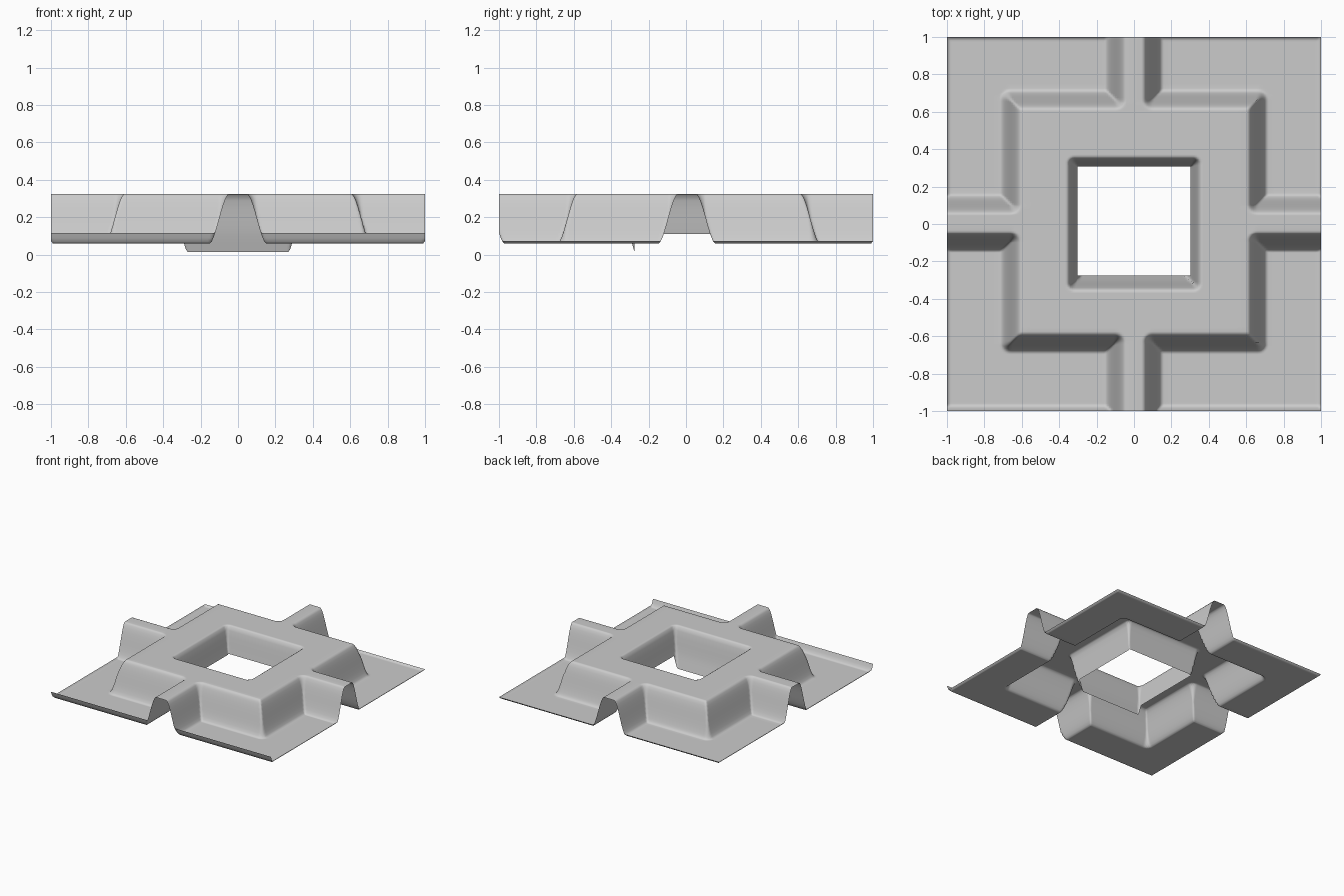
import bpy
import bmesh
import math

cube = bpy.data.objects.get("Cube")
if cube:
    bpy.data.objects.remove(cube, do_unlink=True)

BIG = 3.0
TOP, GROUND = 0.325, 0.058
ARM_X, RING_X = 0.10, 0.66                 # mid-wall lines across x
ARM_Y, RING_Y = (-0.095, 0.105), (-0.635, 0.665)
HOLE = (-0.32, 0.32, -0.32, 0.322)         # mid-wall of the opening
CUT = (-0.303, 0.303, -0.275, 0.307)       # lower rim of the opening
EDGE_X, EDGE_FRONT, EDGE_BACK = 1.04, -1.022, 1.04


def box_distance(x, y, box):
    """Signed distance to a rectangle (x0, x1, y0, y1)."""
    dx = max(box[0] - x, x - box[1])
    dy = max(box[2] - y, y - box[3])
    return math.hypot(max(dx, 0), max(dy, 0)) + min(max(dx, dy), 0)


def ramp(d, half_width):
    """Smooth fall from 1 to 0 across a wall."""
    t = min(max((half_width - d) / (2 * half_width), 0), 1)
    return t * t * (3 - 2 * t)


# Raised areas: square ring, two crossing arms; low areas: four L corners
high = [(-RING_X, RING_X, *RING_Y), (-ARM_X, ARM_X, -BIG, BIG), (-BIG, BIG, *ARM_Y)]
low = []
for xa, xr, xb in ((-ARM_X, -RING_X, -BIG), (ARM_X, RING_X, BIG)):
    for ya, yr, yb in ((ARM_Y[0], RING_Y[0], -BIG), (ARM_Y[1], RING_Y[1], BIG)):
        low.append((min(xa, xb), max(xa, xb), min(yr, yb), max(yr, yb)))
        low.append((min(xr, xb), max(xr, xb), min(ya, yb), max(ya, yb)))


def height(x, y):
    d = min(box_distance(x, y, b) for b in high)
    if d <= 0:
        d = -max(min(box_distance(x, y, b) for b in low), 0)
    # Outer border curls up slightly
    d = min(d, EDGE_X - abs(x), y - EDGE_FRONT, EDGE_BACK - y)
    z = GROUND + (TOP - GROUND) * ramp(d, 0.055)
    # Walls of the central opening
    inside = -box_distance(x, y, HOLE)
    wall = GROUND + (TOP - GROUND) * ramp(min(inside, 0.015), 0.0375)
    wall -= max(inside - 0.015, 0) * 3.4
    return min(z, wall)


def grid_lines(exact, walls):
    """Even grid lines, closer together across the walls."""
    lines = list(exact)
    extra = [w + k * 0.01 for w in walls for k in range(-6, 7)]
    extra += [k * 0.05 for k in range(-19, 20)]
    for v in extra:
        if abs(v) < 1 and all(abs(v - u) > 0.0045 for u in lines):
            lines.append(v)
    return sorted(lines)


xs = grid_lines((-1, 1, CUT[0], CUT[1]),
                (-ARM_X, ARM_X, -RING_X, RING_X, HOLE[0], HOLE[1], -1, 1))
ys = grid_lines((-1, 1, CUT[2], CUT[3]),
                (*ARM_Y, *RING_Y, HOLE[2], HOLE[3], -1, 1))

# Pressed sheet
bm = bmesh.new()
verts = [[bm.verts.new((x, y, height(x, y))) for x in xs] for y in ys]
for j in range(len(ys) - 1):
    for i in range(len(xs) - 1):
        cx, cy = (xs[i] + xs[i + 1]) / 2, (ys[j] + ys[j + 1]) / 2
        if box_distance(cx, cy, CUT) > 0:
            bm.faces.new((verts[j][i], verts[j][i + 1],
                          verts[j + 1][i + 1], verts[j + 1][i]))
loose = [v for v in bm.verts if not v.link_faces]
bmesh.ops.delete(bm, geom=loose, context='VERTS')
for f in bm.faces:
    f.smooth = True
mesh = bpy.data.meshes.new("pressed_sheet")
bm.to_mesh(mesh)
bm.free()

# Single light grey material
grey = bpy.data.materials.new("light_grey")
grey.use_nodes = True
colour = (0.6, 0.6, 0.6, 1)
grey.diffuse_color = colour
grey.node_tree.nodes["Principled BSDF"].inputs["Base Color"].default_value = colour
mesh.materials.append(grey)

sheet = bpy.data.objects.new("pressed_sheet", mesh)
bpy.context.collection.objects.link(sheet)
